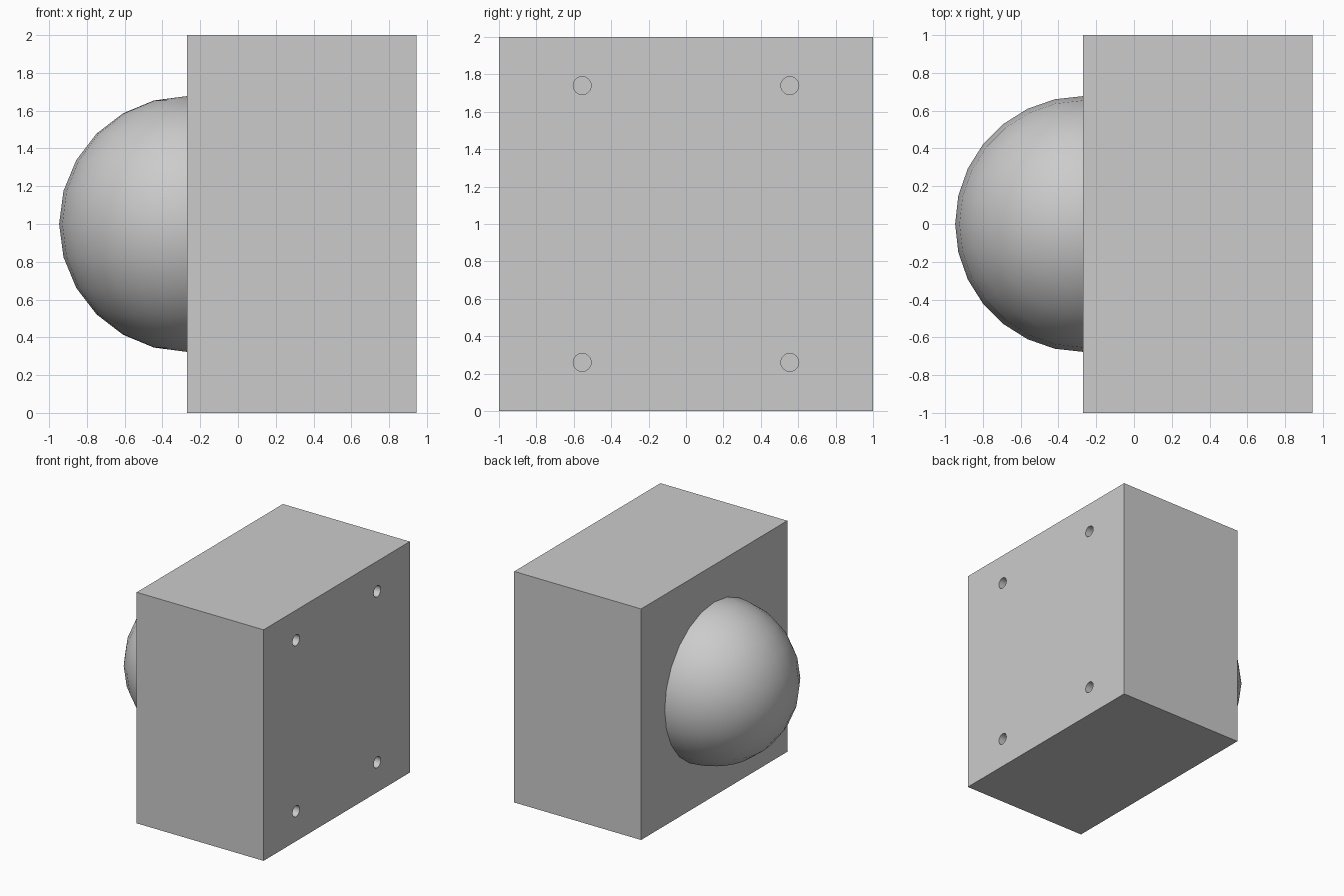
import bpy
import math

cube = bpy.data.objects.get("Cube")
if cube:
    bpy.data.objects.remove(cube, do_unlink=True)

# One plain grey for everything
GREY = (0.6, 0.6, 0.6, 1)
grey = bpy.data.materials.new("plain grey")
grey.use_nodes = True
grey.diffuse_color = GREY
grey.node_tree.nodes["Principled BSDF"].inputs["Base Color"].default_value = GREY

MOUNT_X, BACK_X = -0.27, 0.945   # faces of the block across x
RADIUS = 0.677                   # dome
HOLE_RADIUS, HOLE_DEPTH = 0.048, 0.3
HOLE_Y, HOLE_Z = 0.555, 0.74     # hole offsets from the block centre


def finish(name):
    obj = bpy.context.object
    obj.name = obj.data.name = name
    obj.data.materials.append(grey)
    bpy.ops.object.transform_apply(location=True, rotation=True, scale=True)
    return obj


def cut(target, cutter):
    """Subtract the cutter from the target, then discard the cutter."""
    cutter.hide_render = True
    mod = target.modifiers.new("cut", 'BOOLEAN')
    mod.operation, mod.solver, mod.object = 'DIFFERENCE', 'EXACT', cutter
    bpy.context.view_layer.objects.active = target
    bpy.ops.object.modifier_apply(modifier=mod.name)
    bpy.data.objects.remove(cutter, do_unlink=True)


def smooth(obj):
    bpy.ops.object.select_all(action='DESELECT')
    obj.select_set(True)
    bpy.context.view_layer.objects.active = obj
    bpy.ops.object.shade_smooth_by_angle(angle=math.radians(35))


# Block with four blind mounting holes in its +x face
bpy.ops.mesh.primitive_cube_add(size=1, location=((MOUNT_X + BACK_X) / 2, 0, 1))
bpy.context.object.scale = (BACK_X - MOUNT_X, 2, 2)
block = finish("block")
for side in (-1, 1):
    for level in (-1, 1):
        bpy.ops.mesh.primitive_cylinder_add(
            vertices=24, radius=HOLE_RADIUS, depth=HOLE_DEPTH * 2,
            location=(BACK_X, side * HOLE_Y, 1 + level * HOLE_Z),
            rotation=(0, math.pi / 2, 0))
        cut(block, finish("hole_cutter"))
smooth(block)

# Dome on the -x face, its hidden half sunk in the block
bpy.ops.mesh.primitive_uv_sphere_add(
    segments=28, ring_count=12, radius=RADIUS, location=(MOUNT_X, 0, 1))
smooth(finish("dome"))
